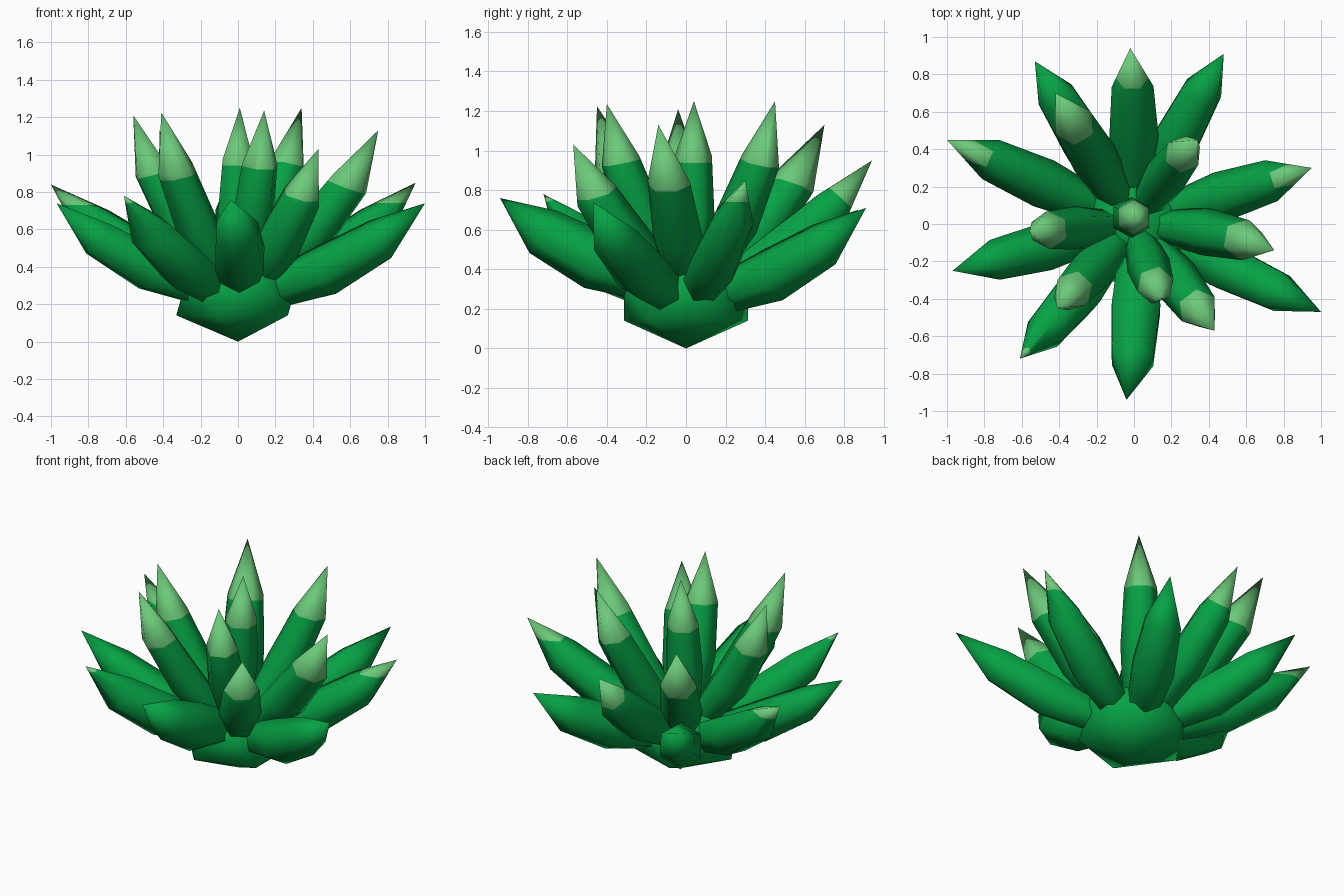
import bpy, bmesh, math
from mathutils import Vector

if "Cube" in bpy.data.objects:
    bpy.data.objects.remove(bpy.data.objects["Cube"])

def material(name, rgb):
    m = bpy.data.materials.new(name)
    m.diffuse_color = (*rgb, 1)
    m.use_nodes = True
    m.node_tree.nodes["Principled BSDF"].inputs["Base Color"].default_value = m.diffuse_color
    return m

GREEN = material("leaf green", (0.002, 0.36, 0.06))
LIGHT = material("pale tip green", (0.15, 0.585, 0.195))

def finish(bm, name):
    bmesh.ops.recalc_face_normals(bm, faces=bm.faces[:])
    me = bpy.data.meshes.new(name)
    bm.to_mesh(me)
    bm.free()
    me.materials.append(GREEN)
    me.materials.append(LIGHT)
    me.shade_smooth()
    me.set_sharp_from_angle(angle=math.radians(75))
    ob = bpy.data.objects.new(name, me)
    bpy.context.collection.objects.link(ob)
    return ob

# squashed faceted root ball
bm = bmesh.new()
bmesh.ops.create_icosphere(bm, subdivisions=1, radius=0.369)
for v in bm.verts:
    v.co.z = v.co.z * 0.69 + 0.2546
finish(bm, "root_ball")

# (t along the leaf, radius) of each six-sided ring; the leaf ends in a point
RINGS = [(0.0, 0.045), (0.2, 0.105), (0.42, 0.134), (0.725, 0.114)]

def leaf(name, tip, cut=None, slant=0.5, base_z=0.25, bulge=0.08, root=0.05,
         sway=0.0, scale=1.0, turn=0.0, start_xy=None):
    tip = Vector(tip)
    out = Vector((tip.x, tip.y, 0))
    upright = start_xy is not None
    if upright:
        start = Vector((*start_xy, base_z))
    else:
        start = Vector((0, 0, base_z)) + out.normalized() * root
    chord = (tip - start).normalized()
    if upright:
        side, sag = Vector((1, 0, 0)), Vector()
    else:
        side = Vector((-out.y, out.x, 0)).normalized()
        sag = -(Vector((0, 0, 1)) - chord * chord.z).normalized() * bulge
    ctrl = (start + tip) / 2 + (sag + side * sway) * 2

    def axis(t):
        return start * (1 - t) ** 2 + ctrl * 2 * t * (1 - t) + tip * t * t

    bm = bmesh.new()
    loops = []
    for t, r in RINGS:
        p, r = axis(t), r * scale
        tan = ((ctrl - start) * (1 - t) + (tip - ctrl) * t).normalized()
        up = side.cross(tan).normalized()
        loops.append([bm.verts.new(p + r * (side * math.cos(a) + up * math.sin(a)))
                      for a in (k * math.pi / 3 + math.radians(turn) for k in range(6))])
    for lo, hi in zip(loops, loops[1:]):
        for k in range(6):
            j = (k + 1) % 6
            bm.faces.new((lo[k], lo[j], hi[j], hi[k]))
    apex = bm.verts.new(tip)
    for k in range(6):
        bm.faces.new((loops[-1][k], loops[-1][(k + 1) % 6], apex))
    bm.faces.new(loops[0][::-1])
    # pale tip: slice the leaf and recolour everything beyond the slice
    if cut:
        p = axis((cut - start.z) / (tip.z - start.z))
        p.z = cut
        n = (Vector((0, 0, 1)) * (1 - slant) + chord * slant).normalized()
        bmesh.ops.bisect_plane(bm, geom=bm.verts[:] + bm.edges[:] + bm.faces[:],
                               plane_co=p, plane_no=n)
        for f in bm.faces:
            if (f.calc_center_median() - p).dot(n) > 0:
                f.material_index = 1
    finish(bm, name)

# lower spreading leaves: tip, height and slant of the pale slice, sway, scale, turn
OUTER = [((-0.02, 0.94, 0.95), 0.78, 0.8, -0.01, 0.98, 0),
         ((0.48, 0.91, 0.71), None, 0, 0.01, 1.04, 30),
         ((-0.53, 0.87, 0.70), None, 0, 0, 1.04, 30),
         ((-1.0, 0.45, 0.84), 0.73, 0.0, 0, 1.0, 0),
         ((0.95, 0.30, 0.85), 0.74, 0.0, 0, 1.0, 0),
         ((-0.97, -0.25, 0.74), None, 0, 0, 0.96, 0),
         ((1.0, -0.47, 0.74), None, 0, 0, 1.04, 30),
         ((-0.61, -0.72, 0.78), 0.745, 0.2, 0.01, 1.03, 30),
         ((-0.04, -0.94, 0.76), None, 0, 0.03, 1.12, 30)]
for i, (tip, cut, slant, sway, scale, turn) in enumerate(OUTER):
    front = i == 8
    leaf(f"outer_leaf_{i + 1}", tip, cut, slant, 0.32 if front else 0.25,
         0.07 if front else 0.08, sway=sway, scale=scale, turn=turn)

# upper leaves: tip, height of the pale slice, bulge, sway, scale
INNER = [((0.75, -0.14, 1.13), 0.835, 0.08, 0.03, 0.95),
         ((0.43, -0.57, 1.03), 0.79, 0.08, 0, 0.96),
         ((-0.42, 0.70, 1.13), 0.83, 0.08, 0, 0.95),
         ((-0.56, -0.04, 1.21), 0.895, 0.08, 0, 0.87),
         ((-0.41, -0.45, 1.225), 0.89, 0.08, 0, 0.88),
         ((0.14, -0.40, 1.235), 0.94, 0.055, 0, 0.88),
         ((0.34, 0.45, 1.25), 0.94, 0.07, 0.02, 0.87)]
for i, (tip, cut, bulge, sway, scale) in enumerate(INNER):
    leaf(f"inner_leaf_{i + 1}", tip, cut, bulge=bulge, root=0.01,
         sway=sway, scale=scale)

# upright centre leaf
leaf("centre_leaf", (0.01, 0.04, 1.25), 0.94, scale=0.82, turn=30,
     start_xy=(-0.03, 0.03))
